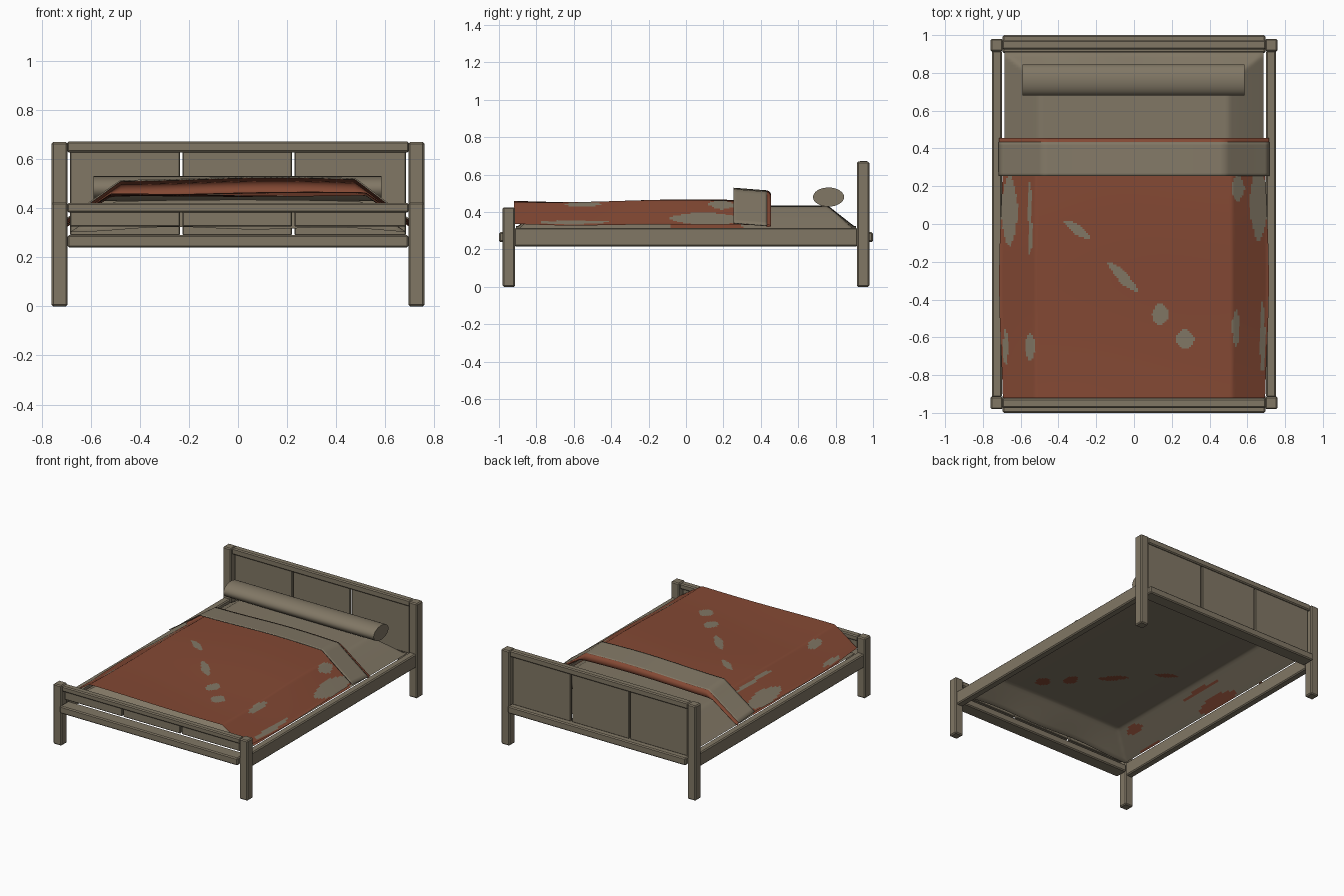
import bpy, bmesh, math

cube = bpy.data.objects.get("Cube")
if cube:
    bpy.data.objects.remove(cube, do_unlink=True)


def material(name, rgb):
    m = bpy.data.materials.new(name)
    m.use_nodes = True
    m.diffuse_color = (*rgb, 1)
    m.node_tree.nodes["Principled BSDF"].inputs["Base Color"].default_value = (*rgb, 1)
    return m


TAUPE = material("warm_taupe", (0.22, 0.185, 0.13))
RED = material("brick_red", (0.23, 0.066, 0.034))


def finish(name, bm, materials):
    mesh = bpy.data.meshes.new(name)
    bm.to_mesh(mesh)
    bm.free()
    for m in materials:
        mesh.materials.append(m)
    obj = bpy.data.objects.new(name, mesh)
    bpy.context.collection.objects.link(obj)
    return obj


def box(name, xs, ys, zs, bevel=0.007):
    """Bevelled box between the given limits."""
    bm = bmesh.new()
    bmesh.ops.create_cube(bm, size=1)
    for v in bm.verts:
        v.co = [lo + (hi - lo) * (c + 0.5) for c, (lo, hi) in zip(v.co, (xs, ys, zs))]
    obj = finish(name, bm, [TAUPE])
    if bevel:
        mod = obj.modifiers.new("Bevel", "BEVEL")
        mod.width = bevel
        mod.segments = 1
    return obj


def sheet(name, shape, nu, nv, materials, rule=None):
    """Smooth grid of cloth; shape maps u in -1..1 and v in 0..1 to a point."""
    bm = bmesh.new()
    rows = [[bm.verts.new(shape(2 * i / nu - 1, j / nv)) for i in range(nu + 1)]
            for j in range(nv + 1)]
    for a, b in zip(rows, rows[1:]):
        for i in range(nu):
            f = bm.faces.new((a[i], a[i + 1], b[i + 1], b[i]))
            f.smooth = True
            if rule and rule(f.calc_center_median()):
                f.material_index = 1
    return finish(name, bm, materials)


def ramp(value, start, end):
    return max(0, min(1, (value - start) / (end - start)))


# Frame: posts, rails and split panels at each end
for end, s, top, panel_low in (("head", 1, 0.67, 0.29), ("foot", -1, 0.425, 0.325)):
    def span(a, b):
        return sorted((s * a, s * b))
    for side, d in (("left", 1), ("right", -1)):
        box(f"{end}_post_{side}", sorted((d * 0.695, d * 0.76)), span(0.914, 0.98), (0, top))
    rail_low = top - 0.042
    box(f"{end}_top_rail", (-0.697, 0.697), span(0.925, 0.973), (rail_low, top + 0.003 * s))
    box(f"{end}_bottom_rail", (-0.695, 0.695), span(0.905, 1), (0.24, 0.292))
    for n, (x0, x1) in enumerate(((-0.685, -0.236), (-0.226, 0.22), (0.23, 0.685))):
        box(f"{end}_panel_{n + 1}", (x0, x1), span(0.938, 0.96), (panel_low, rail_low + 0.004), 0.004)
for side, d in (("left", 1), ("right", -1)):
    box(f"side_rail_{side}", sorted((d * 0.7, d * 0.752)), (-0.918, 0.918), (0.217, 0.315))

# Worn patches: centre x, centre y, half width, half length, slant
PATCHES = [
    (-0.3, -0.03, 0.07, 0.03, 0.6), (-0.06, -0.28, 0.08, 0.04, 0.9),
    (0.14, -0.48, 0.045, 0.06, 0), (0.27, -0.61, 0.05, 0.055, 0),
    (0.54, -0.55, 0.022, 0.1, 0), (-0.55, -0.65, 0.028, 0.075, 0),
    (-0.55, 0.02, 0.01, 0.23, 0), (-0.66, 0.07, 0.045, 0.19, 0),
    (0.55, 0.19, 0.035, 0.07, 0), (0.66, 0.11, 0.05, 0.2, 0),
    (-0.68, -0.65, 0.015, 0.1, 0), (0.68, -0.6, 0.015, 0.2, 0),
]


def worn(p):
    for x, y, rx, ry, slant in PATCHES:
        dx = p.x - x
        dy = p.y - y + slant * dx
        if abs(dx / rx) ** 1.5 + abs(dy / ry) ** 1.5 < 1:
            return True
    return False


# Mattress: a domed shell, open underneath
def mattress_shape(u, v):
    x, y = 0.685 * u, 1.82 * v - 0.91
    drop = max(ramp(abs(x), 0.5, 0.685), ramp(abs(y), 0.76, 0.9))
    z = 0.435 - 0.012 * u * u - 0.115 * drop
    return x, y, z - 0.006 * drop * math.sin(9 * x + 1)


sheet("mattress", mattress_shape, 100, 130, [TAUPE, RED], worn)


# Coverlet: rippled cloth falling over both sides
def cover_height(x, y):
    wave = 0.006 * math.sin(4 * x + 2.5 * y) + 0.005 * math.cos(5 * y)
    return 0.458 + wave - 0.012 * x * x - 0.125 * ramp(abs(x), 0.52, 0.705)


def coverlet_shape(u, v):
    y = 1.35 * v - 0.92
    x = u * (0.703 + 0.011 * math.cos(4 * (y + 0.3)))
    return x, y, cover_height(x, y)


sheet("coverlet", coverlet_shape, 140, 130, [RED, TAUPE], worn)


# Turned-down end of the coverlet, pale outside and red inside
def fold_height(x, t):
    return (0.523 + 0.007 * math.sin(5 * x + 0.8) - 0.014 * t
            - 0.175 * ramp(abs(x), 0.48, 0.72))


def fold_shape(u, v):
    x = 0.718 * u
    return x, 0.255 + 0.178 * v, fold_height(x, v)


fold = sheet("coverlet_fold", fold_shape, 60, 12, [TAUPE, RED])
mod = fold.modifiers.new("Lining", "SOLIDIFY")
mod.thickness = 0.006
mod.offset = -1
mod.material_offset = 1


# Rounded back edge joining coverlet and fold
def roll_shape(u, v):
    x = 0.715 * u
    low, high = cover_height(x, 0.43), fold_height(x, 1)
    blend = 0.5 - 0.5 * math.cos(math.pi * v)
    return x, 0.43 + 0.025 * math.sin(math.pi * v), low + (high - low) * blend


sheet("coverlet_roll", roll_shape, 60, 10, [RED])

# Bolster pillow: flattened cylinder
bm = bmesh.new()
bmesh.ops.create_cone(bm, cap_ends=True, segments=32, radius1=1, radius2=1, depth=1.175)
for v in bm.verts:
    v.co = (v.co.z - 0.002, 0.762 + 0.083 * v.co.x, 0.48 + 0.051 * v.co.y)
bmesh.ops.recalc_face_normals(bm, faces=bm.faces)
for f in bm.faces:
    f.smooth = len(f.verts) == 4
finish("pillow", bm, [TAUPE])
